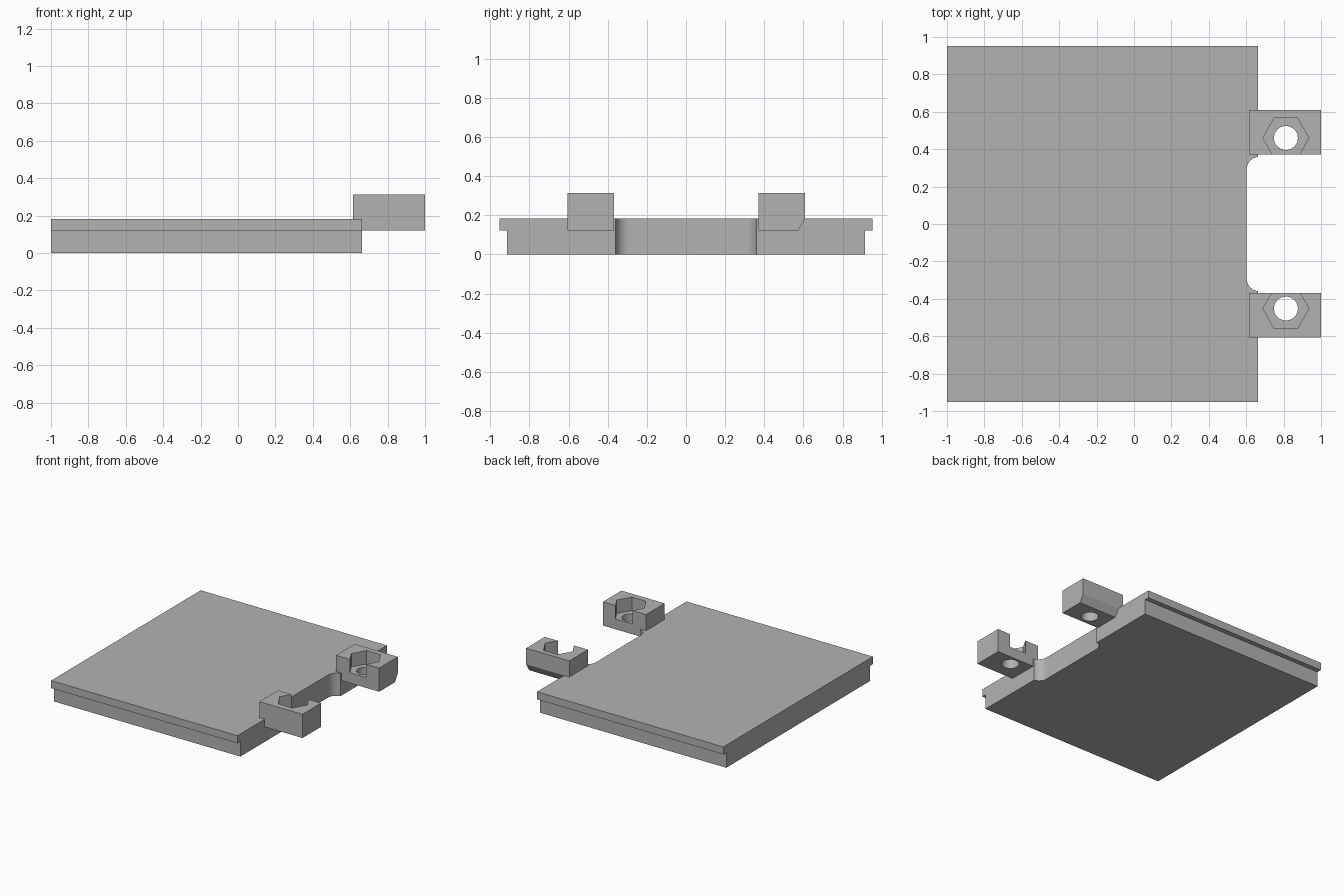
import bpy, bmesh
from math import pi, cos, sin
from mathutils import Vector

if "Cube" in bpy.data.objects:
    bpy.data.objects.remove(bpy.data.objects["Cube"], do_unlink=True)

grey = bpy.data.materials.new("plain_grey")
grey.use_nodes = True
colour = (0.45, 0.45, 0.45, 1)
grey.diffuse_color = colour
grey.node_tree.nodes["Principled BSDF"].inputs["Base Color"].default_value = colour


def prism(name, profile, axis, start, end):
    """Extrude a closed profile along x (profile in yz) or z (profile in xy)."""
    bm = bmesh.new()
    place = (lambda a, b: (start, a, b)) if axis == "x" else (lambda a, b: (a, b, start))
    face = bm.faces.new([bm.verts.new(place(a, b)) for a, b in profile])
    grown = bmesh.ops.extrude_face_region(bm, geom=[face])
    step = Vector((end - start, 0, 0)) if axis == "x" else Vector((0, 0, end - start))
    bmesh.ops.translate(bm, vec=step,
                        verts=[g for g in grown["geom"] if isinstance(g, bmesh.types.BMVert)])
    bmesh.ops.recalc_face_normals(bm, faces=bm.faces)
    mesh = bpy.data.meshes.new(name)
    bm.to_mesh(mesh)
    bm.free()
    mesh.materials.append(grey)
    ob = bpy.data.objects.new(name, mesh)
    bpy.context.collection.objects.link(ob)
    return ob


def arc(cx, cy, r, a0, a1, n):
    return [(cx + r * cos(a0 + (a1 - a0) * i / n), cy + r * sin(a0 + (a1 - a0) * i / n))
            for i in range(n + 1)]


def activate(ob):
    bpy.ops.object.select_all(action="DESELECT")
    ob.select_set(True)
    bpy.context.view_layer.objects.active = ob


def cut(ob, *cutters):
    activate(ob)
    for cutter in cutters:
        mod = ob.modifiers.new("cut", "BOOLEAN")
        mod.operation, mod.solver, mod.object = "DIFFERENCE", "EXACT", cutter
        bpy.ops.object.modifier_apply(modifier=mod.name)
        bpy.data.objects.remove(cutter, do_unlink=True)
    activate(ob)
    bpy.ops.object.shade_smooth_by_angle(angle=pi / 6)


# Plate with a lip along its front and back edges
half = [(0.915, 0), (0.915, 0.122), (0.953, 0.122), (0.953, 0.183)]
plate = prism("base_plate", half + [(-y, z) for y, z in reversed(half)], "x", -1, 0.662)

# Round-cornered notch in the right edge
notch = (arc(0.672, 0.29, 0.07, pi / 2, pi, 12) + arc(0.672, -0.29, 0.07, pi, 1.5 * pi, 12)
         + [(0.8, -0.36), (0.8, 0.36)])
cut(plate, prism("notch_cutter", notch, "z", -0.1, 0.4))


def clamp(name, profile, cy):
    """Mounting block with a hexagonal nut pocket and a bolt hole."""
    block = prism(name, profile, "x", 0.615, 1)
    pocket = prism("pocket_cutter", arc(0.812, cy, 0.123, 0, 2 * pi, 6)[:-1], "z", 0.205, 0.5)
    hole = prism("hole_cutter", arc(0.812, cy, 0.064, 0, 2 * pi, 40)[:-1], "z", 0, 0.4)
    cut(block, pocket, hole)


# Back block has a chamfered lower edge, front block is square
clamp("back_mount", [(0.371, 0.122), (0.573, 0.122), (0.609, 0.183), (0.609, 0.313),
                     (0.371, 0.313)], 0.46)
clamp("front_mount", [(-0.606, 0.122), (-0.369, 0.122), (-0.369, 0.313), (-0.606, 0.313)], -0.452)
